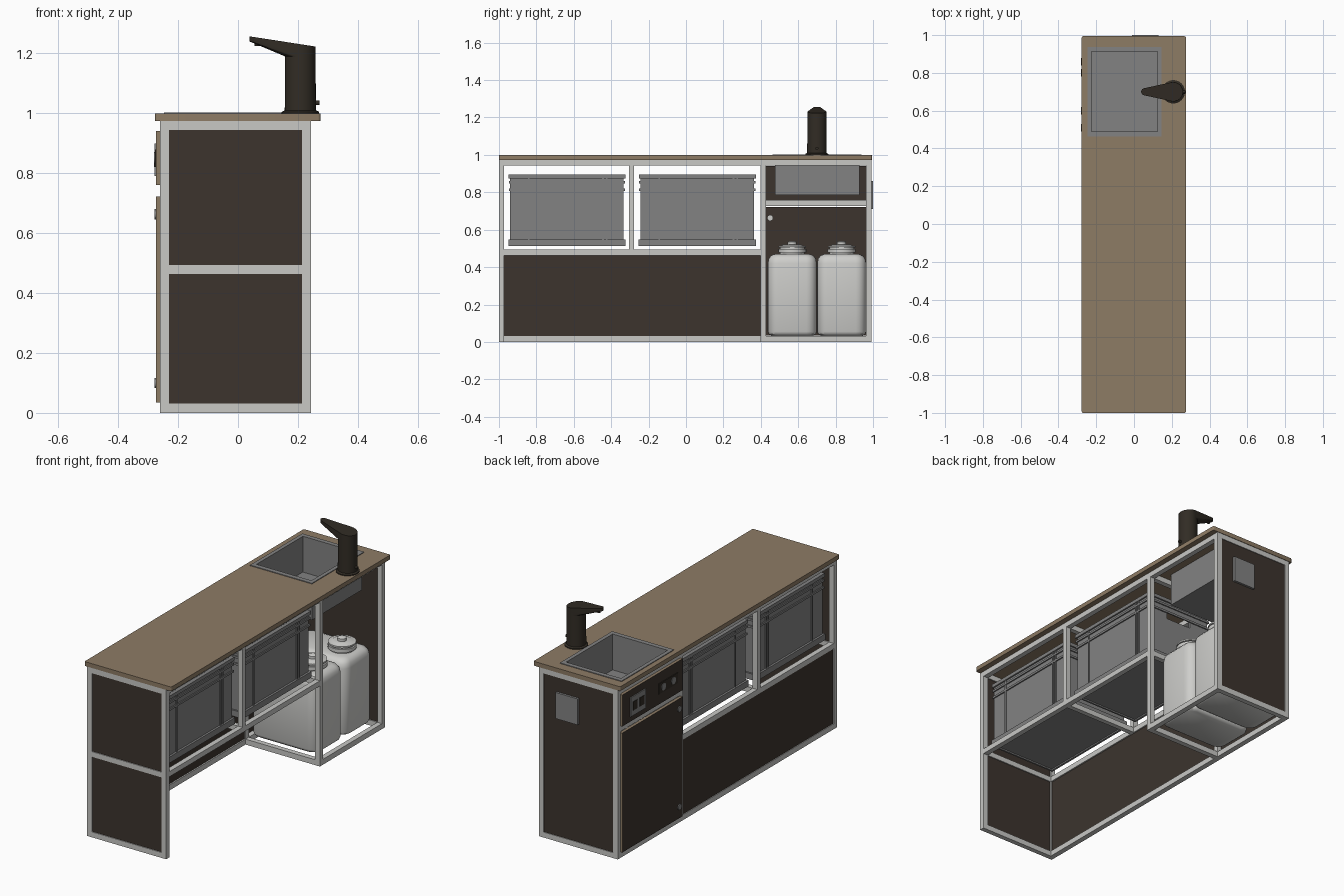
import bpy, bmesh, math
from mathutils import Vector

if "Cube" in bpy.data.objects:
    bpy.data.objects.remove(bpy.data.objects["Cube"])


def material(name, rgb):
    m = bpy.data.materials.new(name)
    m.diffuse_color = (*rgb, 1)
    m.use_nodes = True
    m.node_tree.nodes["Principled BSDF"].inputs["Base Color"].default_value = m.diffuse_color
    return m


ALU = material("frame light grey", (0.58, 0.58, 0.56))
WOOD = material("worktop tan", (0.27, 0.20, 0.13))
DARK = material("panel dark brown", (0.045, 0.034, 0.027))
GREY = material("mid grey", (0.225, 0.225, 0.225))
WHITE = material("canister white", (0.62, 0.62, 0.60))
BLACK = material("tap black", (0.031, 0.025, 0.018))


def finish(name, bm, mat, smooth=False):
    bmesh.ops.recalc_face_normals(bm, faces=bm.faces)
    me = bpy.data.meshes.new(name)
    bm.to_mesh(me)
    bm.free()
    me.materials.append(mat)
    ob = bpy.data.objects.new(name, me)
    bpy.context.collection.objects.link(ob)
    if smooth:
        bpy.ops.object.select_all(action='DESELECT')
        ob.select_set(True)
        bpy.context.view_layer.objects.active = ob
        bpy.ops.object.shade_smooth_by_angle(angle=math.radians(35))
    return ob


def boxes(name, mat, *specs):
    """One object from boxes given as (x0, x1, y0, y1, z0, z1)."""
    bm = bmesh.new()
    for x0, x1, y0, y1, z0, z1 in specs:
        for v in bmesh.ops.create_cube(bm, size=1)["verts"]:
            v.co = ((x0 + x1) / 2 + v.co.x * (x1 - x0),
                    (y0 + y1) / 2 + v.co.y * (y1 - y0),
                    (z0 + z1) / 2 + v.co.z * (z1 - z0))
    return finish(name, bm, mat)


def rounded(x0, x1, y0, y1, r, n=5):
    pts = []
    for i, (cx, cy) in enumerate([(x1 - r, y1 - r), (x0 + r, y1 - r), (x0 + r, y0 + r), (x1 - r, y0 + r)]):
        for k in range(n + 1):
            a = math.pi / 2 * (i + k / n)
            pts.append((cx + r * math.cos(a), cy + r * math.sin(a)))
    return pts


def circle(cx, cy, r, n=32):
    return [(cx + r * math.cos(2 * math.pi * i / n), cy + r * math.sin(2 * math.pi * i / n)) for i in range(n)]


def loft(name, mat, rings):
    """Closed skin through rings of (z, outline)."""
    bm = bmesh.new()
    vs = [[bm.verts.new((x, y, z)) for x, y in pts] for z, pts in rings]
    n = len(vs[0])
    for a, b in zip(vs, vs[1:]):
        for i in range(n):
            j = (i + 1) % n
            bm.faces.new((a[i], a[j], b[j], b[i]))
    bm.faces.new(vs[0])
    bm.faces.new(vs[-1])
    return finish(name, bm, mat, True)


def knob(name, mat, x0, x1, y, z, r):
    """Short cylinder along x."""
    bm = bmesh.new()
    bmesh.ops.create_cone(bm, cap_ends=True, segments=20, radius1=r, radius2=r, depth=x1 - x0)
    for v in bm.verts:
        v.co = ((x0 + x1) / 2 + v.co.z, y + v.co.x, z + v.co.y)
    return finish(name, bm, mat, True)


# Frame of square bars
XL, XR, B = -0.26, 0.243, 0.03
SIDES = [(XL, XL + B), (XR - B, XR)]
YA, YM, YC, YD = (-1, -0.972), (-0.305, -0.277), (0.397, 0.427), (0.962, 0.991)
LOW, MID, TOP = (0, 0.031), (0.463, 0.493), (0.944, 0.974)
bars = []
for s in SIDES:
    bars += [(*s, *y, 0, 0.974) for y in (YA, YC, YD)]              # full posts
    bars.append((*s, *YM, MID[1], TOP[0]))                          # short middle post
    bars += [(*s, YA[1], YC[0], *z) for z in (MID, TOP)]
    bars += [(*s, YC[1], YD[0], *z) for z in (LOW, TOP)]
bars.append((*SIDES[0], YA[1], YC[0], *LOW))
bars.append((*SIDES[0], YC[1], YD[0], 0.727, 0.758))                # rail above the door
for y, levels in ((YA, (LOW, MID, TOP)), (YM, (MID, TOP)), (YC, (LOW, MID, TOP)), (YD, (LOW, TOP))):
    bars += [(XL + B, XR - B, *y, *z) for z in levels]
boxes("frame", ALU, *bars)

# Dark infill panels
boxes("end_panel_lower", DARK, (XL + B, XR - B, -0.995, -0.978, LOW[1], MID[0]))
boxes("end_panel_upper", DARK, (XL + B, XR - B, -0.995, -0.978, MID[1], TOP[0]))
boxes("far_end_panel", DARK, (XL + B, XR - B, 0.968, 0.987, LOW[1], TOP[0]))
boxes("long_panel", DARK, (XL + 0.004, XL + 0.022, YA[1], YC[0], LOW[1], MID[0]))


# Door and control panel: dark faces with plywood edges
for name, z0, z1 in (("door", 0.035, 0.722), ("control_panel", 0.76, 0.941)):
    ob = boxes(name, DARK, (-0.273, -0.255, 0.420, 0.969, z0, z1))
    ob.data.materials.append(WOOD)
    for f in ob.data.polygons:
        f.material_index = 0 if abs(f.normal.x) > 0.5 else 1
for name, z in (("door_latch", 0.663), ("door_stud", 0.1)):
    knob(name, GREY, -0.278, -0.255, 0.45, z, 0.017)
knob("latch_inner", WHITE, -0.256, -0.235, 0.45, 0.663, 0.016)

# Control devices
boxes("socket_plate", GREY, (-0.279, -0.272, 0.76, 0.90, 0.79, 0.90))
boxes("socket_inset", BLACK, (-0.281, -0.278, 0.78, 0.82, 0.82, 0.87), (-0.281, -0.278, 0.84, 0.88, 0.82, 0.87))
boxes("outlet_plate", BLACK, (-0.277, -0.272, 0.47, 0.64, 0.82, 0.88))
for i, y in enumerate((0.51, 0.60)):
    knob(f"outlet_{i + 1}", GREY, -0.28, -0.276, y, 0.85, 0.02)
boxes("end_cover_plate", GREY, (-0.01, 0.13, 0.985, 1.0, 0.71, 0.86))

# Worktop with a sink opening
cu = bpy.data.curves.new("worktop_outline", 'CURVE')
cu.dimensions, cu.fill_mode, cu.extrude = '2D', 'BOTH', 0.0125
for pts in (rounded(-0.277, 0.275, -1, 0.994, 0.008, 3), rounded(-0.228, 0.127, 0.487, 0.915, 0.006, 2)):
    sp = cu.splines.new('POLY')
    sp.points.add(len(pts) - 1)
    for p, (x, y) in zip(sp.points, pts):
        p.co = (x, y, 0, 1)
    sp.use_cyclic_u = True
tmp = bpy.data.objects.new("worktop_outline", cu)
bpy.context.collection.objects.link(tmp)
bpy.context.view_layer.update()
me = bpy.data.meshes.new_from_object(tmp)
bpy.data.objects.remove(tmp)
bm = bmesh.new()
bm.from_mesh(me)
bmesh.ops.translate(bm, verts=bm.verts, vec=(0, 0, 0.9865))
finish("worktop", bm, WOOD)

# Sink: flat rim, thin walls, floor
sx0, sx1, sy0, sy1, t = -0.228, 0.127, 0.487, 0.915, 0.012
boxes("sink_rim", GREY,
      (-0.247, sx0, 0.463, 0.938, 0.998, 1.003), (sx1, 0.146, 0.463, 0.938, 0.998, 1.003),
      (sx0, sx1, 0.463, sy0, 0.998, 1.003), (sx0, sx1, sy1, 0.938, 0.998, 1.003))
boxes("sink_basin", GREY,
      (sx0 - t, sx0, sy0 - t, sy1 + t, 0.785, 0.973), (sx1, sx1 + t, sy0 - t, sy1 + t, 0.785, 0.973),
      (sx0, sx1, sy0 - t, sy0, 0.785, 0.973), (sx0, sx1, sy1, sy1 + t, 0.785, 0.973),
      (sx0, sx1, sy0, sy1, 0.785, 0.795))
# collar lining the worktop opening
boxes("sink_collar", GREY,
      (sx0, sx0 + 0.003, sy0, sy1, 0.97, 1.003), (sx1 - 0.003, sx1, sy0, sy1, 0.97, 1.003),
      (sx0, sx1, sy0, sy0 + 0.003, 0.97, 1.003), (sx0, sx1, sy1 - 0.003, sy1, 0.97, 1.003))

# Tap: flange, body, slanted spout hull, nozzle and button
TX, TY = 0.208, 0.70
loft("tap_body", BLACK, [(1.0, circle(TX, TY, 0.062)), (1.005, circle(TX, TY, 0.062)),
                         (1.010, circle(TX, TY, 0.052)), (1.2, circle(TX, TY, 0.051))])
bm = bmesh.new()
for cx, r, drop in ((0.057, 0.019, None), (TX, 0.051, 1.19)):
    for x, y in circle(cx, TY, r):
        top = 1.257 - (x - 0.038) * 0.155
        bm.verts.new((x, y, top))
        bm.verts.new((x, y, drop or top - 0.017))
bmesh.ops.convex_hull(bm, input=bm.verts)
finish("tap_spout", bm, BLACK, True)
loft("tap_nozzle", BLACK, [(1.224, circle(0.064, TY, 0.009, 16)), (1.24, circle(0.064, TY, 0.009, 16))])
knob("tap_button", BLACK, 0.25, 0.272, TY, 1.035, 0.008)

# Two water canisters with screw caps
for i, y0 in enumerate((0.437, 0.701)):
    y1 = y0 + 0.262
    prof = [(0.033, 0.018), (0.042, 0.005), (0.055, 0), (0.42, 0), (0.445, 0.005), (0.462, 0.018), (0.47, 0.04)]
    loft(f"canister_{i + 1}", WHITE,
         [(z, rounded(-0.235 + d, 0.19 - d, y0 + d, y1 - d, 0.055 - d * 0.6)) for z, d in prof])
    cap = [(0.465, 0.066), (0.478, 0.066), (0.478, 0.075), (0.498, 0.075), (0.498, 0.066), (0.505, 0.066),
           (0.505, 0.074), (0.514, 0.074), (0.514, 0.06), (0.52, 0.05), (0.52, 0.024), (0.535, 0.024), (0.54, 0.012)]
    loft(f"canister_cap_{i + 1}", WHITE, [(z, circle(0.08, (y0 + y1) / 2, r)) for z, r in cap])

# Two storage crates on trays: open boxes with ribs and grip holes
for i, (y0, y1) in enumerate(((-0.94, -0.333), (-0.243, 0.364))):
    x0, x1, w, zb, zt = -0.21, 0.195, 0.012, 0.52, 0.895
    xm = (x0 + x1) / 2
    parts = [(x0, x1, y0, y1, zb, zb + 0.012),
             (x0, x0 + w, y0, y1, zb, zt), (x1 - w, x1, y0, y1, zb, zt)]
    for a in (y0, y1 - w):
        parts += [(x0, x1, a, a + w, zb, 0.775), (x0, x1, a, a + w, 0.825, zt),
                  (x0, xm - 0.08, a, a + w, 0.775, 0.825), (xm + 0.08, x1, a, a + w, 0.775, 0.825)]
    # rim and horizontal ribs around the outside
    for z0, z1, e in ((0.875, zt, 0.009), (0.848, 0.86, 0.007), (0.808, 0.82, 0.007)):
        parts += [(x0 - e, x0, y0 - e, y1 + e, z0, z1), (x1, x1 + e, y0 - e, y1 + e, z0, z1),
                  (x0, x1, y0 - e, y0, z0, z1), (x0, x1, y1, y1 + e, z0, z1)]
    # vertical ribs
    for y in (y0 + 0.095, y1 - 0.115, y1 - 0.095):
        parts += [(x0 - 0.006, x0, y, y + 0.009, 0.545, 0.875), (x1, x1 + 0.006, y, y + 0.009, 0.545, 0.875)]
    boxes(f"crate_{i + 1}", GREY, *parts)
    boxes(f"crate_tray_{i + 1}", GREY,
          (x0 - 0.012, x1 + 0.012, y0 - 0.01, y0, 0.512, 0.547), (x0 - 0.012, x1 + 0.012, y1, y1 + 0.01, 0.512, 0.547),
          (x0 - 0.012, x0, y0, y1, 0.512, 0.547), (x1, x1 + 0.012, y0, y1, 0.512, 0.547))
